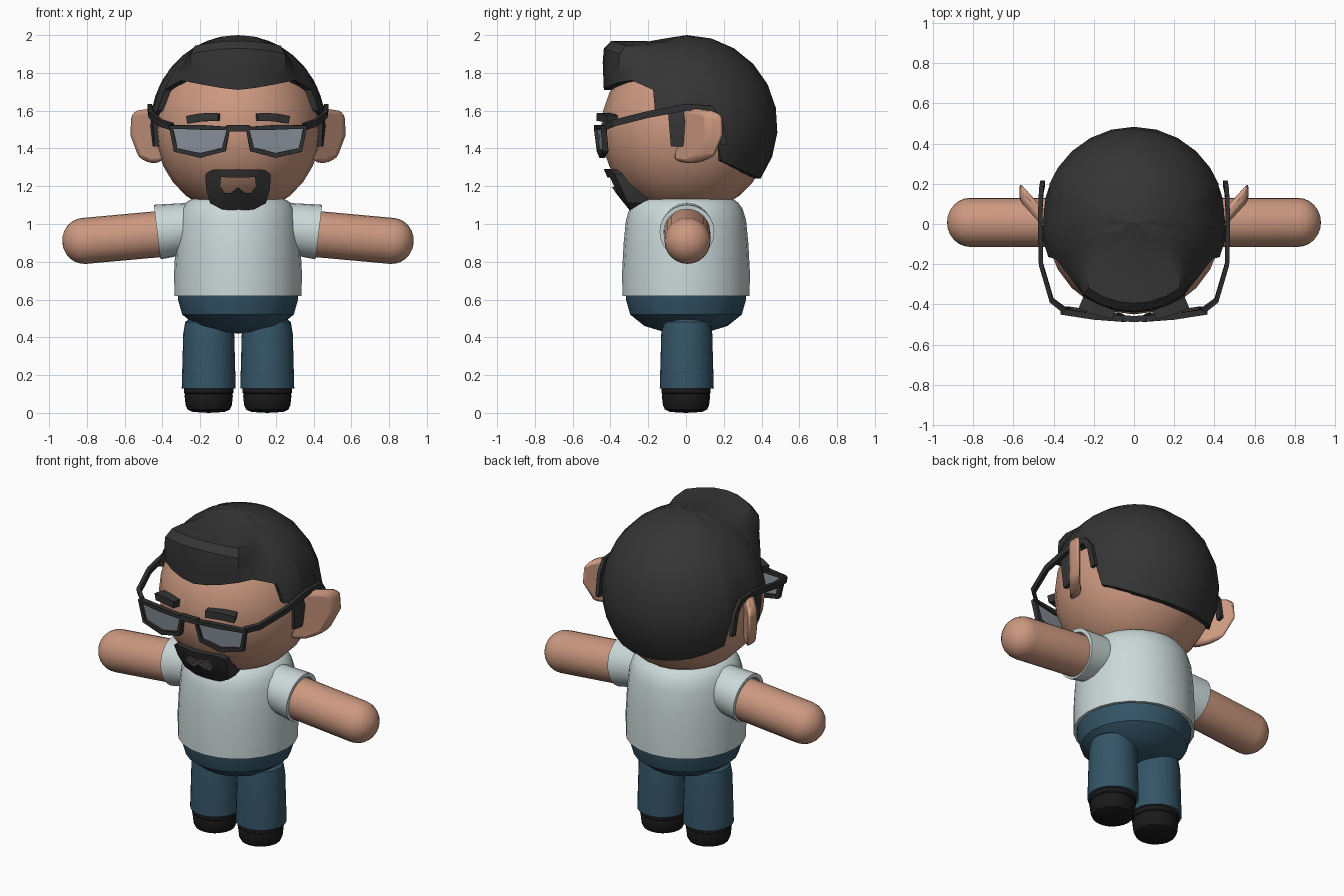
import bpy, bmesh, math
from mathutils import Vector, Matrix

if "Cube" in bpy.data.objects:
    bpy.data.objects.remove(bpy.data.objects["Cube"])


def material(name, r, g, b):
    m = bpy.data.materials.new(name)
    m.diffuse_color = (r, g, b, 1)
    m.use_nodes = True
    m.node_tree.nodes["Principled BSDF"].inputs["Base Color"].default_value = m.diffuse_color
    return m


SKIN = material("skin", 0.60, 0.315, 0.215)
HAIR = material("dark hair", 0.035, 0.035, 0.035)
FRAME = material("glasses black", 0.03, 0.03, 0.032)
LENS = material("lens grey", 0.26, 0.30, 0.34)
SHIRT = material("pale shirt", 0.60, 0.69, 0.69)
DENIM = material("blue denim", 0.035, 0.09, 0.135)
SHOE = material("black shoe", 0.010, 0.010, 0.010)


def make(name, verts, faces, mat):
    me = bpy.data.meshes.new(name)
    me.from_pydata([tuple(v) for v in verts], [], faces)
    bm = bmesh.new()
    bm.from_mesh(me)
    bmesh.ops.remove_doubles(bm, verts=bm.verts, dist=1e-5)
    bmesh.ops.recalc_face_normals(bm, faces=bm.faces)
    bm.to_mesh(me)
    bm.free()
    me.materials.append(mat)
    ob = bpy.data.objects.new(name, me)
    bpy.context.collection.objects.link(ob)
    return ob


def revolve(name, profile, mat, origin=(0, 0, 0), axis=(0, 0, 1), n=24):
    """Spin (radius, height) pairs about an axis."""
    q = Vector((0, 0, 1)).rotation_difference(Vector(axis))
    o = Vector(origin)
    verts = [o + q @ Vector((r * math.cos(2 * math.pi * i / n), r * math.sin(2 * math.pi * i / n), h))
             for r, h in profile for i in range(n)]
    faces = [(k * n + i, k * n + (i + 1) % n, (k + 1) * n + (i + 1) % n, (k + 1) * n + i)
             for k in range(len(profile) - 1) for i in range(n)]
    return make(name, verts, faces, mat)


def bar(name, pts, depth_dir, depth, height, mat, closed=False):
    """Rectangular rod along a path."""
    pts = [Vector(p) for p in pts]
    n = len(pts)
    s = Vector(depth_dir)
    verts = []
    for i, p in enumerate(pts):
        a = pts[(i - 1) % n] if closed or i else p
        b = pts[(i + 1) % n] if closed or i < n - 1 else p
        if a != p and b != p:
            t = ((p - a).normalized() + (b - p).normalized()).normalized()
        else:
            t = (b - a).normalized()
        up = t.cross(s).normalized()
        side = up.cross(t)
        verts += [p + side * depth / 2 * u + up * height / 2 * v
                  for u, v in ((-1, -1), (1, -1), (1, 1), (-1, 1))]
    faces = [(4 * i + j, 4 * i + (j + 1) % 4, 4 * ((i + 1) % n) + (j + 1) % 4, 4 * ((i + 1) % n) + j)
             for i in range(n if closed else n - 1) for j in range(4)]
    if not closed:
        faces += [(0, 1, 2, 3), tuple(range(4 * n - 4, 4 * n))]
    return make(name, verts, faces, mat)


def bevel(ob, width, segments=2):
    m = ob.modifiers.new("rounded edges", 'BEVEL')
    m.width, m.segments, m.limit_method = width, segments, 'ANGLE'


def lerp_table(table, x):
    for (x0, y0), (x1, y1) in zip(table, table[1:]):
        if x <= x1:
            return y0 + (y1 - y0) * max(0, x - x0) / (x1 - x0)
    return table[-1][1]


# head
N = 14
ball = [(0.45 * math.sin(math.pi * k / N), -0.45 * math.cos(math.pi * k / N)) for k in range(N + 1)]
head = revolve("head", ball, SKIN, (0, 0, 1.5))
head.scale.x = 0.975

# hair: shell with a hairline height per azimuth (0 = front) and a raised quiff
hairline = [(0, 1.71), (12, 1.72), (24, 1.735), (36, 1.75), (47, 1.76), (57, 1.735), (66, 1.71),
            (69, 1.60), (78, 1.58), (79.5, 1.41), (88, 1.41), (90, 1.60), (106, 1.60),
            (114, 1.335), (125, 1.305), (138, 1.275), (152, 1.255), (166, 1.245), (180, 1.24)]
columns = hairline + [(-a, z) for a, z in hairline[-2:0:-1]]
quiff = [(0.44, 0), (0.443, 0.33), (0.446, 0.67), (0.44, 1), (0.40, 1.18),
         (0.30, 1.175), (0.20, 1.17), (0.10, 1.25), (0, 1.318)]
R, CZ, CY, rows = 0.48, 1.52, 0.005, len(quiff)
verts, faces = [], []
for deg, zb in columns:
    a = math.radians(deg)
    w = min(1, max(0, (58 - abs(deg)) / 20))
    low = math.asin((zb - CZ) / R)
    for k, (qr, qh) in enumerate(quiff):
        phi = low + (math.pi / 2 - low) * k / (rows - 1)
        r, z = R * math.cos(phi), CZ + R * math.sin(phi)
        qz = zb + (1.93 - zb) * qh if qh <= 1 else 1.93 + (qh - 1) * 0.22
        qz -= 0.45 * (qr * math.sin(a)) ** 2 * min(1, qh)
        r, z = r + (qr - r) * w, z + (qz - z) * w
        x, y = 0.965 * r * math.sin(a), CY - r * math.cos(a)
        if k == 0:
            verts.append((x * 0.87, y * 0.87, z))
        verts.append((x, y, z))
rows += 1
for i in range(len(columns)):
    j = (i + 1) % len(columns)
    faces += [(i * rows + k, j * rows + k, j * rows + k + 1, i * rows + k + 1) for k in range(rows - 1)]
make("hair", verts, faces, HAIR)

# goatee: ring around the mouth, following the chin
outer = [(0, 1.29), (0.14, 1.287), (0.172, 1.265), (0.17, 1.19), (0.148, 1.11), (0.085, 1.078), (0, 1.068)]
inner = [(0, 1.245), (0.06, 1.247), (0.09, 1.25), (0.095, 1.20), (0.07, 1.165), (0.035, 1.165), (0.025, 1.195)]
chin = [(1.06, -0.285), (1.10, -0.335), (1.2, -0.395), (1.29, -0.435)]
outer += [(-x, z) for x, z in outer[-2:0:-1]]
inner = inner[:6] + [(0.025, 1.195)] + [(-0.025, 1.195)] + [(-x, z) for x, z in inner[-2:0:-1]]
inner.pop(6)
inner[6] = (0, 1.195)
n = len(outer)
verts = [(x, lerp_table(chin, z) + 1.6 * x * x + back, z)
         for back in (0, 0.11) for ring in (outer, inner) for x, z in ring]
faces = []
for i in range(n):
    j = (i + 1) % n
    for a, b in ((0, n), (n, 3 * n), (3 * n, 2 * n), (2 * n, 0)):
        faces.append((a + i, a + j, b + j, b + i))
make("goatee", verts, faces, HAIR)


def lens_y(x, z):
    return -0.472 + 0.3 * x * x + (1.5 - z) * 0.12


rim = [(0.05, 1.505), (0.20, 1.512), (0.355, 1.515), (0.33, 1.392), (0.20, 1.363), (0.075, 1.395)]
for s, side in ((1, "left"), (-1, "right")):
    # ear: flared slab
    outline = [(0.40, 1.33), (0.46, 1.32), (0.525, 1.35), (0.57, 1.47), (0.565, 1.58), (0.535, 1.60), (0.40, 1.62)]
    m = len(outline)
    verts = [(s * x, 1.1 * (x - 0.46) + dy, z) for dy in (-0.005, 0.085) for x, z in outline]
    faces = [tuple(range(m)), tuple(range(m, 2 * m))]
    faces += [(i, (i + 1) % m, m + (i + 1) % m, m + i) for i in range(m)]
    bevel(make(side + "_ear", verts, faces, SKIN), 0.022)

    # eyebrow
    brow = [(s * x, -0.455 + 0.95 * x * x, z) for x, z in ((0.10, 1.565), (0.15, 1.566), (0.20, 1.564), (0.26, 1.553))]
    bar(side + "_eyebrow", brow, (0, 1, 0), 0.06, 0.042, HAIR)

    # glasses
    ring = [(s * x, lens_y(x, z), z) for x, z in rim]
    bar(side + "_lens_rim", ring, (0, 1, 0), 0.03, 0.026, FRAME, closed=True)
    make(side + "_lens", ring, [tuple(range(len(ring)))], LENS)
    arm = [(0.345, -0.43, 1.515), (0.41, -0.38, 1.535), (0.463, -0.2, 1.58), (0.468, 0, 1.618),
           (0.464, 0.13, 1.612), (0.46, 0.175, 1.55), (0.455, 0.2, 1.42)]
    bar(side + "_glasses_arm", [(s * x, y, z) for x, y, z in arm], (1, 0, 0), 0.022, 0.036, FRAME)

    # arm with rounded end, and its sleeve
    axis = (s * 0.995, 0, -0.09)
    tip = [(0.122 * math.cos(t), 0.573 + 0.115 * math.sin(t)) for t in [math.pi * k / 12 for k in range(7)]]
    revolve(side + "_arm", [(0, 0), (0.122, 0)] + tip, SKIN, (s * 0.245, 0.008, 0.962), axis)
    revolve(side + "_sleeve", [(0.13, 0), (0.145, 0.22), (0.145, 0.23), (0.122, 0.23), (0.12, 0.15)],
            SHIRT, (s * 0.2, 0.005, 0.985), (s * 0.99, 0, -0.12))

    # leg and shoe
    revolve(side + "_trouser_leg", [(0, 0.13), (0.143, 0.13), (0.135, 0.42), (0.125, 0.48), (0.09, 0.51), (0, 0.52)],
            DENIM, (s * 0.155, 0.004, 0))
    revolve(side + "_shoe", [(0, 0.14), (0.13, 0.14), (0.131, 0.105), (0.125, 0.10), (0.128, 0.09),
                             (0.122, 0.04), (0.112, 0.018), (0.085, 0.005), (0, 0)],
            SHOE, (s * 0.155, 0, 0))

bridge = [(x, lens_y(x, 1.5), 1.507) for x in (-0.06, 0, 0.06)]
bar("glasses_bridge", bridge, (0, 1, 0), 0.03, 0.032, FRAME)

# clothing
revolve("shirt", [(0.30, 0.622), (0.337, 0.62), (0.338, 0.75), (0.33, 0.90), (0.318, 1.02),
                  (0.30, 1.08), (0.275, 1.115), (0.245, 1.133), (0, 1.135)], SHIRT)
revolve("trousers_seat", [(0, 0.65), (0.32, 0.65), (0.318, 0.60), (0.295, 0.52), (0.22, 0.46),
                          (0.12, 0.43), (0, 0.42)], DENIM)

# smooth shading with sharp edges kept
bpy.ops.object.select_all(action='DESELECT')
for ob in bpy.data.objects:
    ob.select_set(True)
    bpy.context.view_layer.objects.active = ob
bpy.ops.object.shade_smooth_by_angle(angle=math.radians(32))
